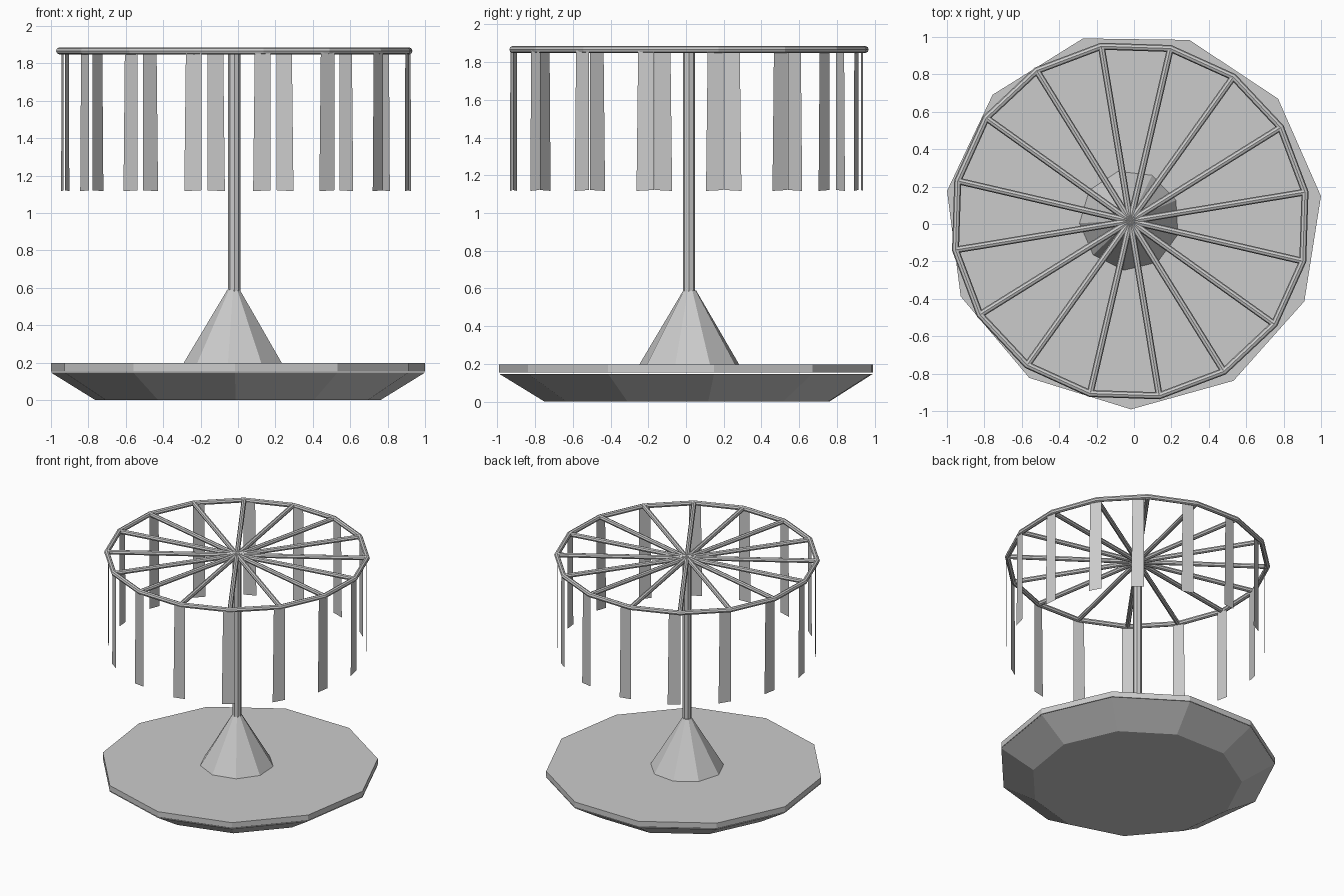
import bpy, bmesh
from math import radians, sin, cos, pi
from mathutils import Vector

if "Cube" in bpy.data.objects:
    bpy.data.objects.remove(bpy.data.objects["Cube"])

POLE = Vector((-0.02, 0.016, 0))    # axis of pole and wheel
BASE = Vector((-0.002, 0.019, 0))   # centre of the base
N = 16
RIM_R, RIM_Z = 0.95, 1.867
SPOKE_PHASE = radians(9.4)


def finish(name, bm):
    bmesh.ops.recalc_face_normals(bm, faces=bm.faces)
    me = bpy.data.meshes.new(name)
    bm.to_mesh(me)
    bm.free()
    ob = bpy.data.objects.new(name, me)
    bpy.context.collection.objects.link(ob)
    return ob


def frustum(name, centre, sides, phase, r0, z0, r1, z1):
    """Low-poly capped cone section standing on z0."""
    bm = bmesh.new()
    rings = []
    for r, z in ((r0, z0), (r1, z1)):
        rings.append([bm.verts.new((centre.x + r * cos(phase + 2 * pi * i / sides),
                                    centre.y + r * sin(phase + 2 * pi * i / sides), z))
                      for i in range(sides)])
    for i in range(sides):
        j = (i + 1) % sides
        bm.faces.new((rings[0][i], rings[0][j], rings[1][j], rings[1][i]))
    bm.faces.new(rings[0][::-1])
    bm.faces.new(rings[1])
    return finish(name, bm)


# Base: flared bowl and platform slab, both eleven-sided
phase = radians(-90.8)
frustum("base_bowl", BASE, 11, phase, 0.77, 0.0, 1.01, 0.147)
frustum("base_platform", BASE, 11, phase, 1.01, 0.153, 1.01, 0.197)

# Conical foot and pole
foot = Vector((-0.023, 0.02, 0))
frustum("foot_cone", foot, 9, radians(-96.6), 0.269, 0.197, 0.034, 0.59)
frustum("pole", POLE, 8, 0, 0.033, 0.58, 0.033, RIM_Z)

# Wheel rim
bpy.ops.mesh.primitive_torus_add(major_segments=N, minor_segments=8,
                                 major_radius=RIM_R - 0.003, minor_radius=0.019,
                                 location=POLE + Vector((0, 0, RIM_Z)),
                                 rotation=(0, 0, SPOKE_PHASE))
rim = bpy.context.object
rim.name = "wheel_rim"
for p in rim.data.polygons:
    p.use_smooth = False

# Spokes and hanging strips (strips step slightly wider than the spokes)
for i in range(N):
    a = SPOKE_PHASE + 2 * pi * i / N
    d = Vector((cos(a), sin(a), 0))
    bpy.ops.mesh.primitive_cylinder_add(vertices=8, radius=0.018, depth=RIM_R,
                                        location=POLE + d * RIM_R / 2 + Vector((0, 0, RIM_Z)),
                                        rotation=(0, pi / 2, a))
    bpy.context.object.name = f"spoke_{i + 1}"

    a = radians(51.4 + 22.72 * i)
    mid = Vector((-0.009, 0.002, 0)) + Vector((cos(a), sin(a), 0)) * 0.938
    t = Vector((-sin(a), cos(a), 0))
    bm = bmesh.new()
    bm.faces.new([bm.verts.new(mid + t * u + Vector((0, 0, z)))
                  for u, z in ((-0.051, 1.117), (0.043, 1.122), (0.043, 1.862), (-0.042, 1.862))])
    finish(f"hanging_strip_{i + 1}", bm)
